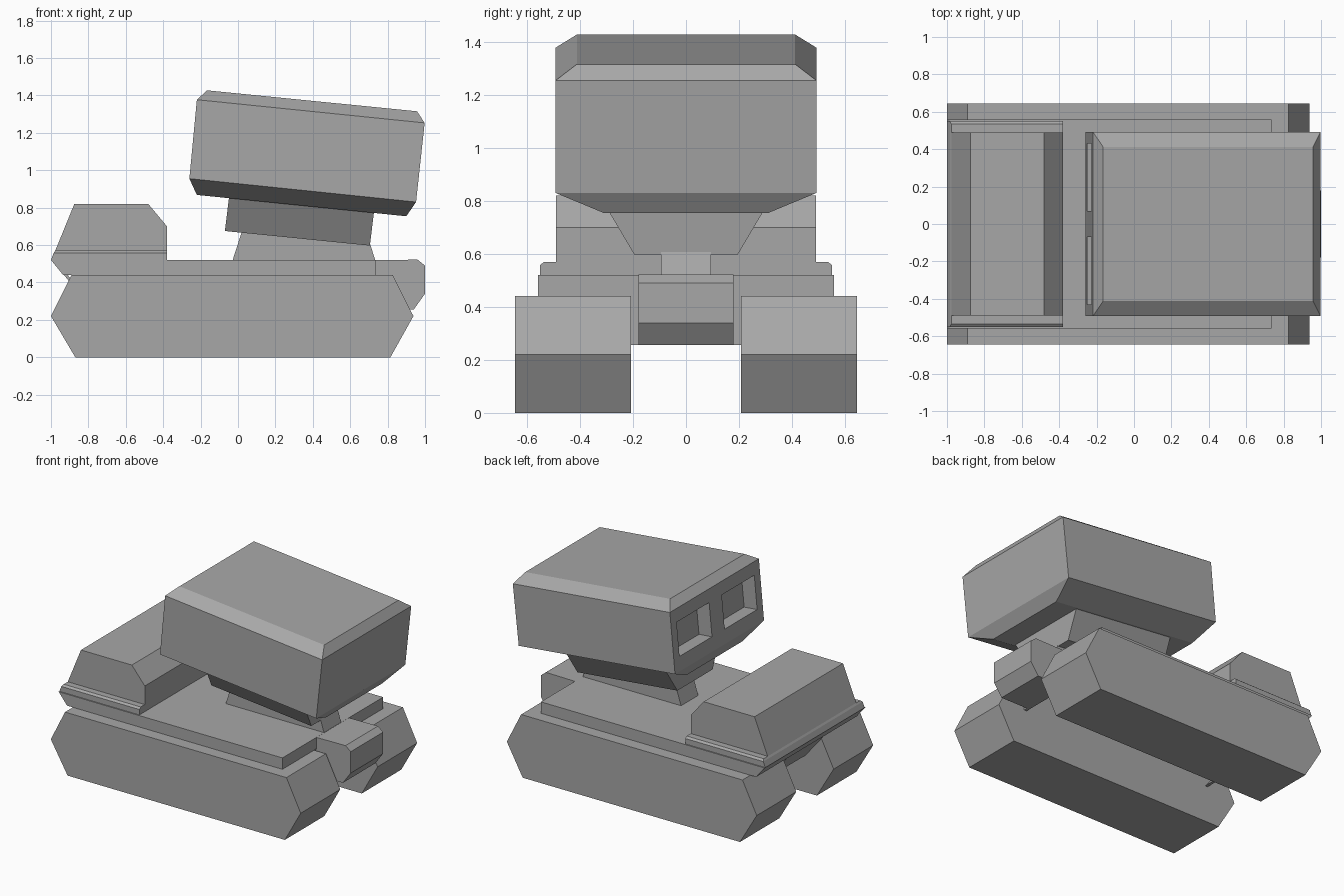
import bpy, bmesh
from math import radians
from mathutils import Matrix

if "Cube" in bpy.data.objects:
    bpy.data.objects.remove(bpy.data.objects["Cube"])

grey = bpy.data.materials.new("dark_grey")
grey.diffuse_color = (.39, .39, .39, 1)
grey.use_nodes = True
grey.node_tree.nodes["Principled BSDF"].inputs["Base Color"].default_value = grey.diffuse_color


def finish(name, bm):
    bmesh.ops.recalc_face_normals(bm, faces=bm.faces)
    me = bpy.data.meshes.new(name)
    bm.to_mesh(me)
    bm.free()
    me.materials.append(grey)
    ob = bpy.data.objects.new(name, me)
    bpy.context.collection.objects.link(ob)
    return ob


def bridge(bm, rings):
    """Skin matching closed rings of points and cap both ends."""
    vs = [[bm.verts.new(p) for p in r] for r in rings]
    n = len(vs[0])
    for a, b in zip(vs, vs[1:]):
        for i in range(n):
            j = (i + 1) % n
            bm.faces.new((a[i], a[j], b[j], b[i]))
    bm.faces.new(vs[0])
    bm.faces.new(vs[-1])


def prism(name, profile, y0, y1):
    """Extrude a side profile (x, z) along y."""
    bm = bmesh.new()
    bridge(bm, [[(x, y, z) for x, z in profile] for y in (y0, y1)])
    return finish(name, bm)


def loft(name, levels):
    """Stack of tilted rectangles: rear x, z, front x, z, half width."""
    bm = bmesh.new()
    bridge(bm, [[(xa, -w, za), (xb, -w, zb), (xb, w, zb), (xa, w, za)]
                for xa, za, xb, zb, w in levels])
    return finish(name, bm)


# Tracks
track = [(-1, .22), (-.87, 0), (.815, 0), (.938, .22), (.827, .44), (-.89, .44)]
for side, name in ((-1, "track_right"), (1, "track_left")):
    prism(name, track, side * .207, side * .645)

# Hull: deck over the tracks, panels closing the open belly, nose block
prism("deck", [(-1, .52), (-.935, .44), (.735, .44), (.735, .52)], -.558, .558)
prism("belly_front", [(.71, .257), (.73, .257), (.73, .45), (.71, .45)], -.207, .207)
prism("belly_rear", [(-.935, .445), (-.78, .257), (-.76, .257), (-.915, .445)], -.207, .207)
prism("nose", [(.72, .256), (.94, .256), (1, .34), (1, .49), (.96, .522), (.72, .519)],
      -.18, .18)

# Rear housing with a stepped ledge around its base
loft("ledge", [(-1, .52, -.38, .52, .55), (-.985, .558, -.38, .558, .55),
               (-.977, .57, -.38, .57, .535)])
prism("rear_housing", [(-.975, .55), (-.977, .57), (-.875, .82), (-.48, .82),
                       (-.38, .7), (-.38, .55)], -.49, .49)

# Pedestal and flared neck
loft("pedestal", [(-.03, .515, .735, .515, .095), (.02, .67, .705, .61, .095)])
loft("neck", [(-.07, .675, .705, .597, .195), (-.045, .88, .73, .8, .315)])

# Tilted head
head = loft("head", [(-.22, .868, .9, .754, .31), (-.26, .955, .952, .83, .493),
                     (-.22, 1.377, .998, 1.253, .493), (-.165, 1.427, .957, 1.315, .412)])

# Window recesses in the rear of the head
bm = bmesh.new()
for side in (-1, 1):
    m = (Matrix.Translation((-.238, side * .25, 1.17)) @ Matrix.Rotation(radians(5.5), 4, 'Y')
         @ Matrix.Diagonal((.2, .36, .235, 1)))
    bmesh.ops.create_cube(bm, size=1, matrix=m)
cutter = finish("window_cutter", bm)
cutter.hide_render = True
cutter.hide_viewport = True
mod = head.modifiers.new("windows", 'BOOLEAN')
mod.operation = 'DIFFERENCE'
mod.solver = 'EXACT'
mod.object = cutter
